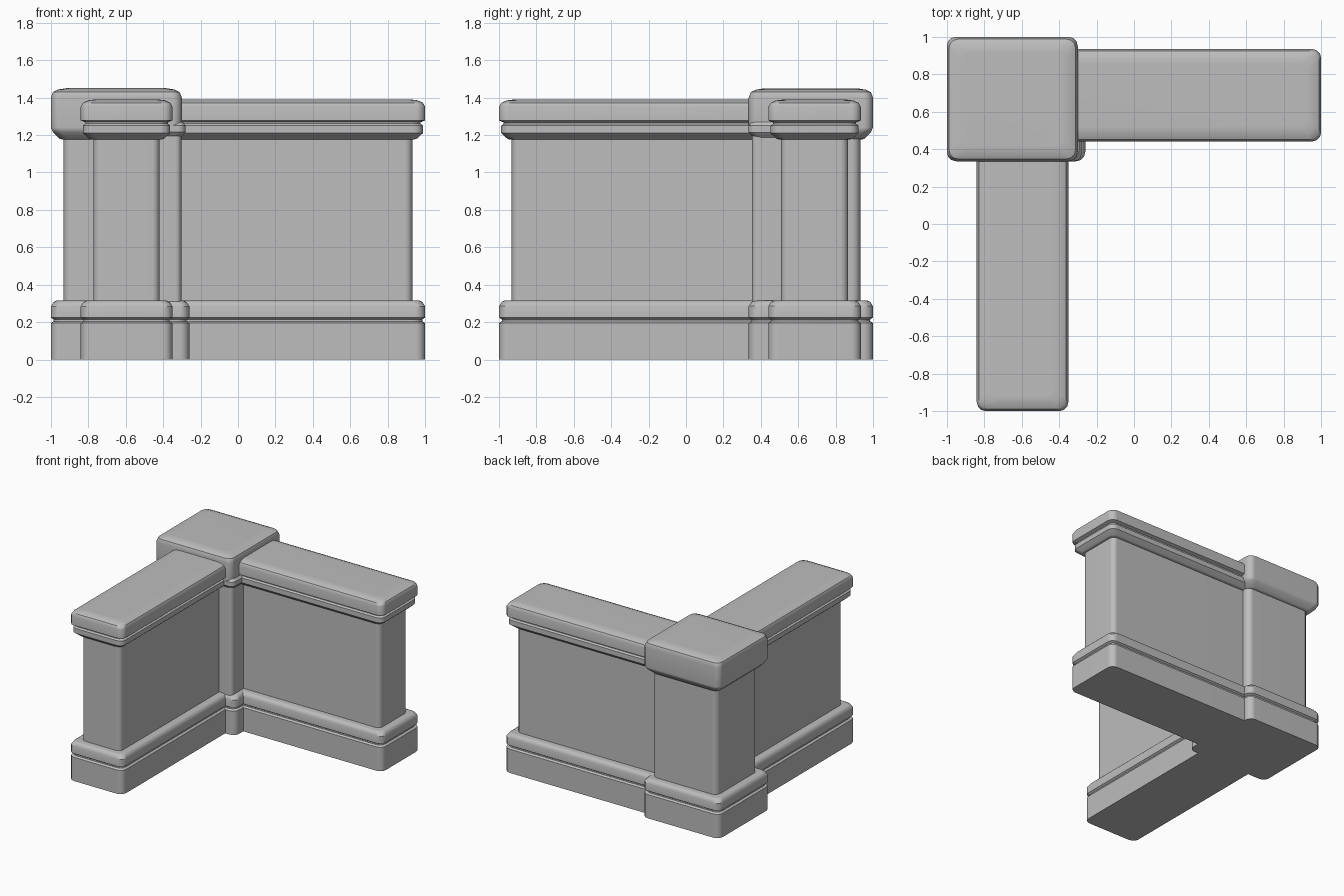
import bpy, bmesh, math

cube = bpy.data.objects.get("Cube")
if cube:
    bpy.data.objects.remove(cube, do_unlink=True)

stone = bpy.data.materials.new("mid grey stone")
stone.use_nodes = True
GREY = (0.51, 0.51, 0.51, 1)
stone.diffuse_color = GREY
stone.node_tree.nodes["Principled BSDF"].inputs["Base Color"].default_value = GREY


def rounded_ring(bounds, inset, radius, steps=3):
    """Outline of a rectangle with rounded corners, counter-clockwise."""
    x0, x1, y0, y1 = bounds
    lo_x, hi_x = x0 + inset + radius, x1 - inset - radius
    lo_y, hi_y = y0 + inset + radius, y1 - inset - radius
    corners = [(hi_x, hi_y), (lo_x, hi_y), (lo_x, lo_y), (hi_x, lo_y)]
    points = []
    for quarter, (cx, cy) in enumerate(corners):
        for i in range(steps + 1):
            a = math.pi / 2 * (quarter + i / steps)
            points.append((cx + radius * math.cos(a), cy + radius * math.sin(a)))
    return points


def moulded_block(name, bounds, profile, radius=0.05):
    """Loft a rounded rectangle through (inset, height) profile points."""
    bm = bmesh.new()
    rings = [[bm.verts.new((x, y, z)) for x, y in rounded_ring(bounds, inset, radius)]
             for inset, z in profile]
    for low, high in zip(rings, rings[1:]):
        n = len(low)
        for i in range(n):
            j = (i + 1) % n
            bm.faces.new((low[i], low[j], high[j], high[i]))
    bm.faces.new(reversed(rings[0]))
    bm.faces.new(rings[-1])
    mesh = bpy.data.meshes.new(name)
    bm.to_mesh(mesh)
    bm.free()
    mesh.materials.append(stone)
    obj = bpy.data.objects.new(name, mesh)
    bpy.context.collection.objects.link(obj)
    bpy.ops.object.select_all(action="DESELECT")
    obj.select_set(True)
    bpy.context.view_layer.objects.active = obj
    bpy.ops.object.shade_smooth_by_angle(angle=math.radians(35))
    # Keep the broad faces flat and let only the bevels blend
    flat = obj.modifiers.new("flat_faces", "WEIGHTED_NORMAL")
    flat.keep_sharp = True


# Shared section shapes
plinth = [(0, 0), (0, 0.195), (0.015, 0.205), (0.015, 0.215), (0, 0.225),
          (0, 0.285), (0.015, 0.308), (0.03, 0.315), (0.08, 0.315)]
shaft = [(0.068, 0.30), (0.068, 1.20)]
coping = [(0.06, 1.175), (0.045, 1.18), (0.012, 1.21), (0.012, 1.25),
          (0.025, 1.26), (0.025, 1.268), (0, 1.278), (0, 1.35),
          (0.012, 1.372), (0.04, 1.385), (0.08, 1.39)]
collar = [(0.04, 1.175), (0.03, 1.18), (0, 1.215), (0, 1.25), (0.015, 1.27)]
post_cap = [(0.065, 1.175), (0.045, 1.18), (0.012, 1.215), (0, 1.24), (0, 1.40),
            (0.012, 1.43), (0.04, 1.443), (0.085, 1.45)]

# Two wall wings meeting at the corner post
wings = {
    "side_wing": (-0.5, 1.0, 0.44, 0.935),
    "front_wing": (-0.84, -0.35, -1.0, 0.55),
}
for wing, area in wings.items():
    moulded_block(wing + "_plinth", area, plinth)
    moulded_block(wing + "_wall", area, shaft, 0.04)
    moulded_block(wing + "_coping", area, coping)

# Corner post
post = (-1.0, -0.30, 0.335, 1.0)
moulded_block("post_plinth", post, plinth)
moulded_block("post_shaft", (-1.0, -0.275, 0.335, 1.0), shaft, 0.045)
moulded_block("post_cap", post, post_cap)

# Small pilaster filling the inner corner between the wings
moulded_block("inner_corner_plinth", (-0.56, -0.26, 0.335, 0.6), plinth)
moulded_block("inner_corner_shaft", (-0.56, -0.235, 0.285, 0.6), shaft, 0.03)
moulded_block("inner_corner_collar", (-0.56, -0.28, 0.335, 0.6), collar, 0.04)
